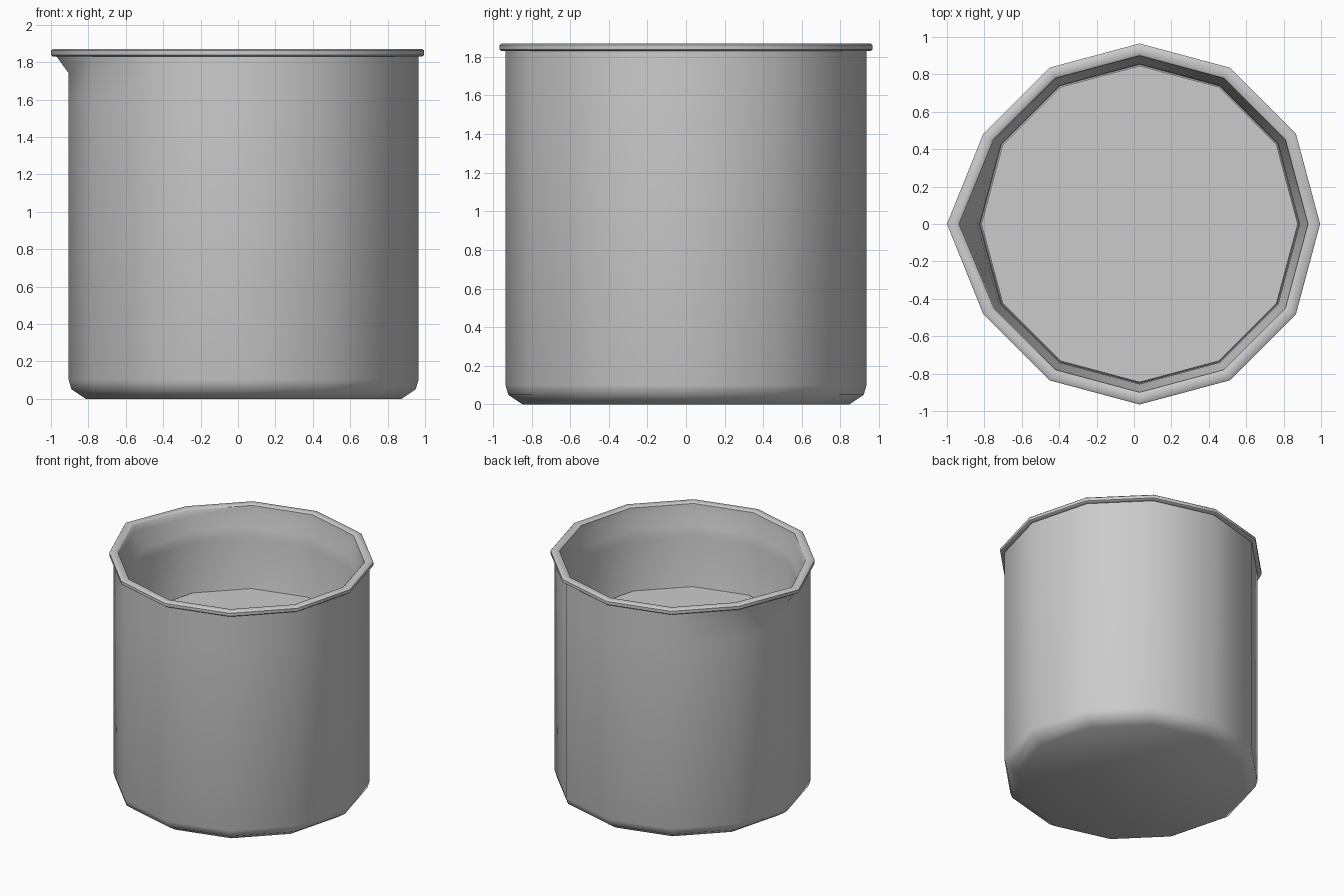
import bpy, bmesh, math

if "Cube" in bpy.data.objects:
    bpy.data.objects.remove(bpy.data.objects["Cube"])

SIDES = 12
CENTRE_X = 0.03      # body is offset because the spout reaches further on -x
SPOUT = 0.065        # extra reach of the spout corner


def lathe(name, profile, spout_from=None, smooth=45):
    """Revolve (radius, z) points; pull the -x corner out above spout_from."""
    bm = bmesh.new()
    rings = []
    for i, (r, z) in enumerate(profile):
        ring = []
        for k in range(SIDES):
            a = 2 * math.pi * k / SIDES
            rad = r
            if k == SIDES // 2 and spout_from is not None and z > spout_from:
                rad += SPOUT
            ring.append(bm.verts.new((CENTRE_X + rad * math.cos(a), rad * math.sin(a), z)))
        rings.append(ring)
    for lo, hi in zip(rings, rings[1:]):
        for k in range(SIDES):
            n = (k + 1) % SIDES
            bm.faces.new((lo[k], lo[n], hi[n], hi[k]))
    bm.faces.new(rings[0][::-1])
    bm.faces.new(rings[-1])
    bmesh.ops.recalc_face_normals(bm, faces=bm.faces)
    mesh = bpy.data.meshes.new(name)
    bm.to_mesh(mesh)
    bm.free()
    obj = bpy.data.objects.new(name, mesh)
    bpy.context.collection.objects.link(obj)
    bpy.ops.object.select_all(action='DESELECT')
    obj.select_set(True)
    bpy.context.view_layer.objects.active = obj
    bpy.ops.object.shade_smooth_by_angle(angle=math.radians(smooth))
    return obj


# Beaker: outside wall, rolled rim, then inside wall down to the inner floor
lathe("beaker", [
    (0.845, 0.0), (0.92, 0.05), (0.935, 0.10), (0.935, 1.58), (0.935, 1.74),
    (0.935, 1.83), (0.955, 1.83), (0.965, 1.838), (0.965, 1.862), (0.955, 1.87),
    (0.91, 1.87), (0.90, 1.862), (0.895, 1.81), (0.868, 1.70), (0.855, 1.62),
    (0.855, 0.12), (0.80, 0.06),
], spout_from=1.75)

# Liquid: fills the inside to about two thirds height
lathe("liquid", [(0.80, 0.07), (0.853, 0.13), (0.853, 1.21), (0.845, 1.22)], smooth=35)
